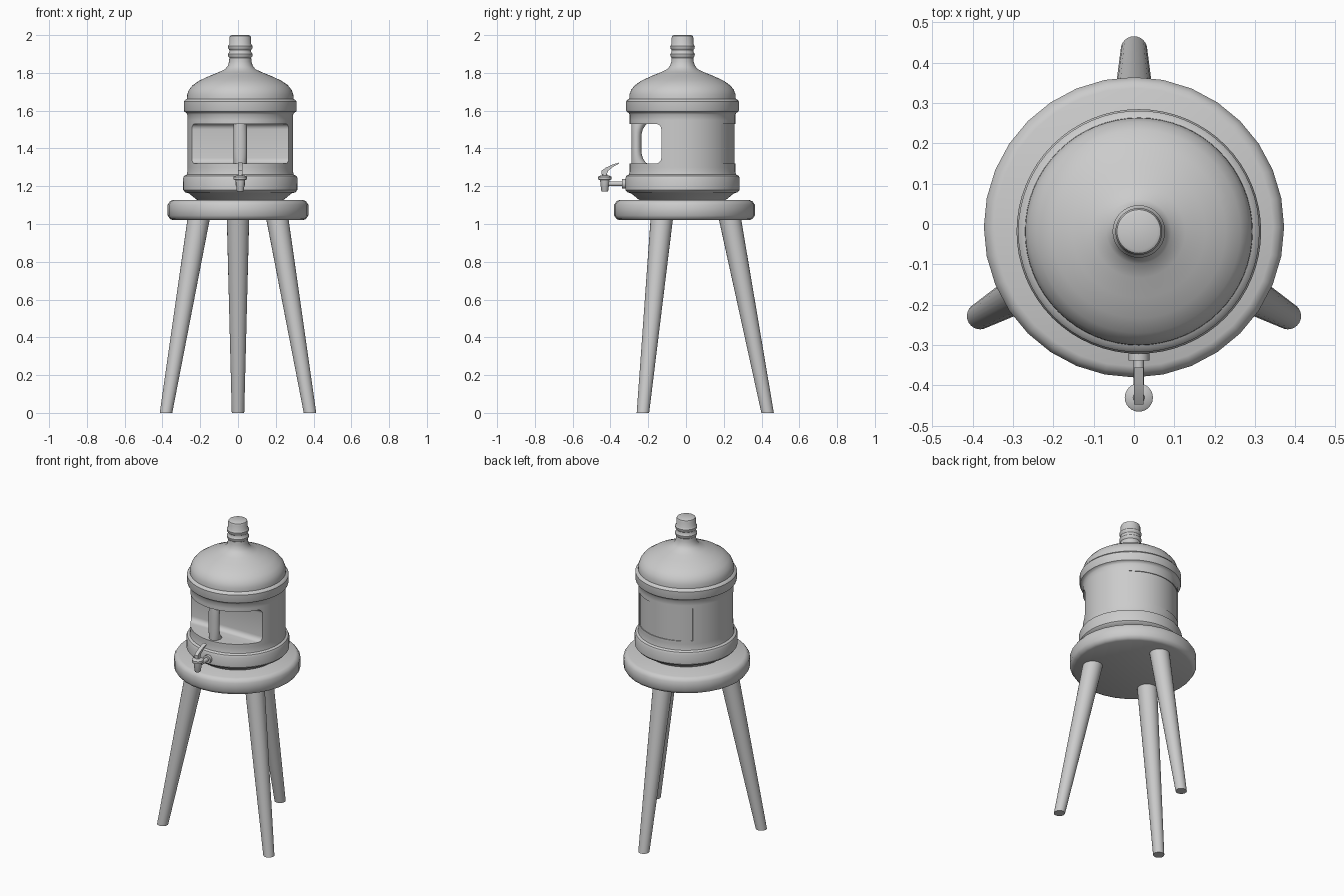
import bpy, bmesh
from math import sin, cos, pi, radians
from mathutils import Vector

if "Cube" in bpy.data.objects:
    bpy.data.objects.remove(bpy.data.objects["Cube"])

SEAT_C = Vector((0, -0.008, 0))
JUG_C = Vector((0.012, -0.0185, 0))


def finish(name, bm, loc=(0, 0, 0), angle=35):
    bmesh.ops.recalc_face_normals(bm, faces=bm.faces)
    me = bpy.data.meshes.new(name)
    bm.to_mesh(me)
    bm.free()
    ob = bpy.data.objects.new(name, me)
    bpy.context.collection.objects.link(ob)
    ob.location = loc
    smooth(ob, angle)
    return ob


def smooth(ob, angle=35):
    bpy.ops.object.select_all(action='DESELECT')
    ob.select_set(True)
    bpy.context.view_layer.objects.active = ob
    bpy.ops.object.shade_smooth_by_angle(angle=radians(angle))


def loft(name, rings, loc=(0, 0, 0), angle=35):
    """Skin a list of closed rings of equal length and cap both ends."""
    bm = bmesh.new()
    vs = [[bm.verts.new(p) for p in r] for r in rings]
    n = len(vs[0])
    for a, b in zip(vs, vs[1:]):
        for i in range(n):
            bm.faces.new((a[i], a[(i + 1) % n], b[(i + 1) % n], b[i]))
    bm.faces.new(vs[0])
    bm.faces.new(vs[-1])
    return finish(name, bm, loc, angle)


def ellipse(cx, cy, z, rx, ry, n):
    return [(cx + rx * cos(2 * pi * i / n), cy + ry * sin(2 * pi * i / n), z) for i in range(n)]


def lathe(name, profile, loc, n=64, angle=35):
    return loft(name, [ellipse(0, 0, z, r, r, n) for r, z in profile], loc, angle)


def cut(ob, cutter):
    m = ob.modifiers.new("cut", 'BOOLEAN')
    m.object = cutter
    m.operation = 'DIFFERENCE'
    m.solver = 'EXACT'
    bpy.context.view_layer.update()
    dg = bpy.context.evaluated_depsgraph_get()
    me = bpy.data.meshes.new_from_object(ob.evaluated_get(dg))
    ob.modifiers.clear()
    ob.data = me
    bpy.data.objects.remove(cutter)


# Stool seat with softened rims
lathe("seat", [(0.345, 1.02), (0.36, 1.027), (0.372, 1.045), (0.372, 1.102),
               (0.36, 1.12), (0.345, 1.127)], SEAT_C, 32)

# Three splayed, tapered legs cut level with the floor
for name, deg in (("back_leg", 90), ("front_left_leg", 210), ("front_right_leg", 330)):
    d = Vector((cos(radians(deg)), sin(radians(deg)), 0))
    rings = []
    for z in (0, 1.04):
        k = z / 1.02
        c = d * (0.44 - 0.198 * k)
        r = 0.033 + 0.026 * k
        rings.append(ellipse(c.x, c.y, z, r, r, 24))
    loft(name, rings, SEAT_C)

# Water jug: foot, lower band, wall, upper band, dome and ringed neck
jug = lathe("jug", [
    (0.225, 1.127), (0.235, 1.132), (0.272, 1.162), (0.292, 1.168), (0.302, 1.18),
    (0.303, 1.242), (0.297, 1.255), (0.283, 1.262), (0.28, 1.275), (0.28, 1.3), (0.28, 1.55),
    (0.28, 1.58), (0.287, 1.59), (0.296, 1.595), (0.299, 1.605), (0.299, 1.648),
    (0.292, 1.657), (0.282, 1.662), (0.281, 1.685), (0.272, 1.71), (0.252, 1.735),
    (0.215, 1.76), (0.165, 1.783), (0.115, 1.803), (0.08, 1.82), (0.066, 1.838),
    (0.059, 1.86), (0.058, 1.88), (0.064, 1.888), (0.065, 1.9), (0.058, 1.91),
    (0.058, 1.922), (0.064, 1.93), (0.065, 1.942), (0.058, 1.952), (0.058, 1.985),
    (0.054, 1.996), (0.046, 2.0)], JUG_C)

# Grip recess across the front, rounded where it meets the inner wall
Z0, Z1, BACK, R = 1.32, 1.53, -0.112, 0.03
prof = [(-0.6, Z0), (-0.6, Z1)]
for cz, a0 in ((Z1 - R, 90), (Z0 + R, 0)):
    for i in range(6):
        a = radians(a0 - 18 * i)
        prof.append((BACK - R + R * cos(a), cz + R * sin(a)))
cut(jug, loft("recess_cutter", [[(x, y, z) for y, z in prof] for x in (-0.5, 0.5)], JUG_C))

# Shallow sunken panel round the back
arc = [radians(47 + 86 * i / 24) for i in range(25)]
outline = [(0.275 * cos(a), 0.275 * sin(a)) for a in arc]
outline += [(0.4 * cos(a), 0.4 * sin(a)) for a in reversed(arc)]
cut(jug, loft("panel_cutter", [[(x, y, z) for x, y in outline] for z in (Z0, Z1)], JUG_C))
smooth(jug)

# Upright grip, deeper at both ends
rings = []
for i in range(13):
    t = i / 12 * 2 - 1
    front, back = -0.27, -0.218 + 0.042 * t ** 4
    rings.append(ellipse(0, (front + back) / 2, 1.425 + 0.115 * t, 0.035, (back - front) / 2, 24))
loft("grip", rings, JUG_C)

# Tap: flange and pipe along y, then upright body
for name, r, y0, y1 in (("tap_flange", 0.026, -0.338, -0.31), ("tap_pipe", 0.013, -0.43, -0.33)):
    loft(name, [[(x, y, z) for x, z, _ in ellipse(0.012, 1.213, 0, r, r, 24)] for y in (y0, y1)])
lathe("tap_body", [(0.016, 1.172), (0.019, 1.178), (0.025, 1.232), (0.035, 1.236),
                   (0.035, 1.25), (0.03, 1.254), (0.014, 1.258), (0.011, 1.275)],
      (0.012, -0.43, 0), 24)

# Tap lever, a curved strip rising back towards the jug
lever = [(-0.447, 1.262), (-0.447, 1.282), (-0.425, 1.298), (-0.39, 1.314), (-0.356, 1.325),
         (-0.356, 1.319), (-0.385, 1.303), (-0.412, 1.282), (-0.42, 1.262)]
loft("tap_lever", [[(x, y, z) for y, z in lever] for x in (0.0, 0.024)])
